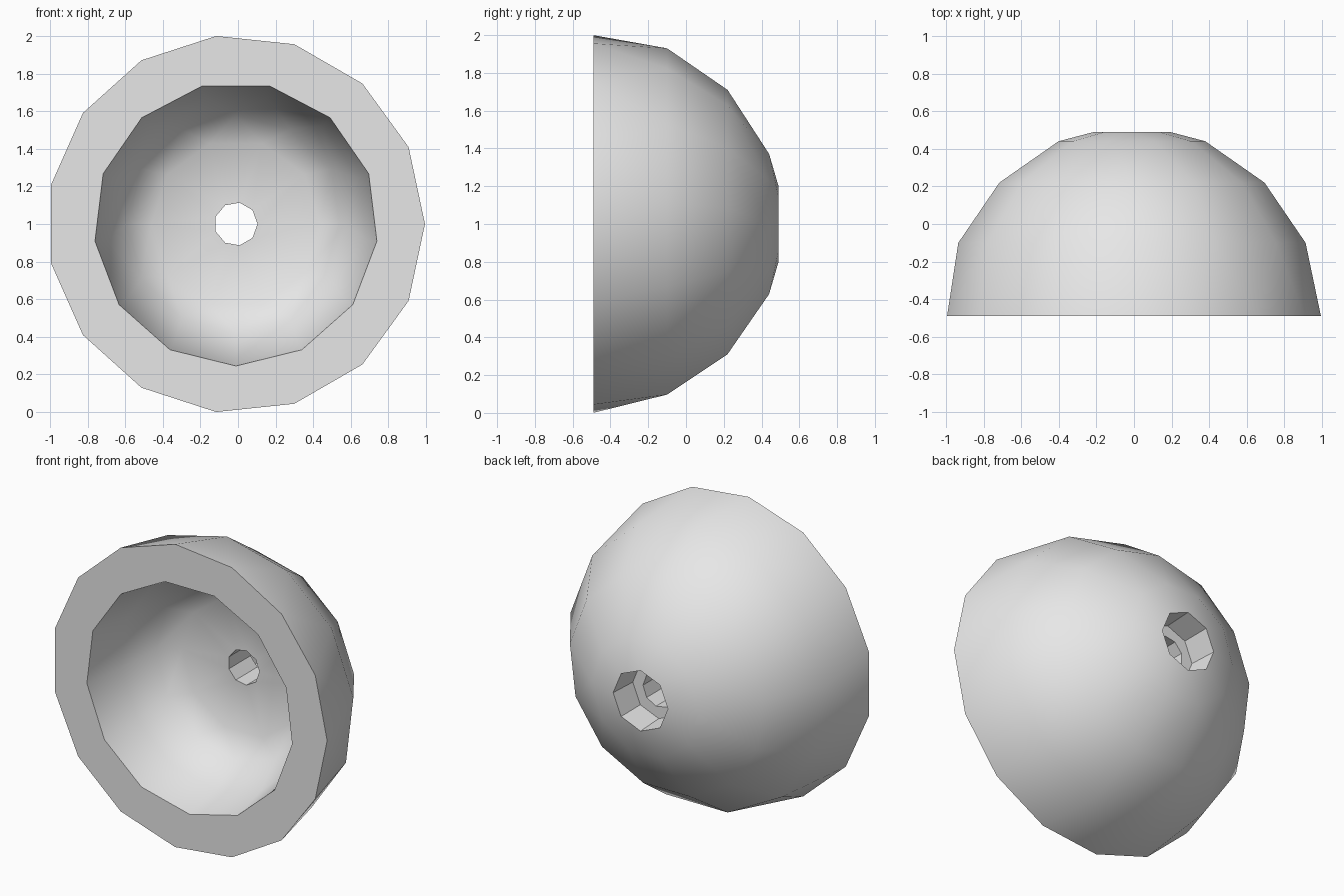
import bpy, bmesh
from math import cos, sin, radians, tau

cube = bpy.data.objects.get("Cube")
if cube:
    bpy.data.objects.remove(cube)

CENTRE_X, CENTRE_Z, FRONT, BACK = -0.011, 1.0, -0.49, 0.49

# Rings around the dome axis: (sides, radius, depth, first angle in degrees)
RINGS = [
    (15, 1.005, FRONT, 0),     # outer rim
    (13, 0.93, -0.10, 90),     # outer shell
    (13, 0.71, 0.22, 90),
    (10, 0.39, 0.44, 0),
    (8, 0.20, BACK, 0),        # rear counterbore
    (8, 0.19, 0.30, 0),
    (9, 0.115, 0.30, 0),       # through hole
    (9, 0.115, 0.075, 0),
    (10, 0.45, 0.075, 0),      # cavity floor
    (12, 0.58, -0.01, 0),      # cavity wall
    (13, 0.70, -0.21, -90),
    (13, 0.755, FRONT, -90),   # cavity opening
]


def add_ring(bm, sides, radius, y, start):
    """Return the ring as (angle, vertex) pairs, closed by its first vertex."""
    angles = sorted((radians(start) + tau * k / sides + 1e-6) % tau for k in range(sides))
    ring = [(a, bm.verts.new((CENTRE_X + radius * cos(a), y, CENTRE_Z + radius * sin(a))))
            for a in angles]
    return ring + [(ring[0][0] + tau, ring[0][1])]


def zip_rings(bm, a, b):
    """Join two rings of any side counts, matching them by angle."""
    i = j = 0
    while i < len(a) - 1 or j < len(b) - 1:
        next_a = a[i + 1][0] if i < len(a) - 1 else 99
        next_b = b[j + 1][0] if j < len(b) - 1 else 99
        if abs(next_a - next_b) < 1e-4:
            bm.faces.new((a[i][1], a[i + 1][1], b[j + 1][1], b[j][1]))
            i, j = i + 1, j + 1
        elif next_a < next_b:
            bm.faces.new((a[i][1], a[i + 1][1], b[j][1]))
            i += 1
        else:
            bm.faces.new((a[i][1], b[j + 1][1], b[j][1]))
            j += 1


# Hollow dome: one closed skin running outside, through the hole and back inside
bm = bmesh.new()
rings = [add_ring(bm, *r) for r in RINGS]
for k, ring in enumerate(rings):
    zip_rings(bm, ring, rings[(k + 1) % len(rings)])
bmesh.ops.recalc_face_normals(bm, faces=bm.faces[:])
mesh = bpy.data.meshes.new("hollow_dome")
bm.to_mesh(mesh)
bm.free()
dome = bpy.data.objects.new("hollow_dome", mesh)
bpy.context.collection.objects.link(dome)

# Plain grey finish
grey = bpy.data.materials.new("light_grey")
grey.use_nodes = True
colour = (0.8, 0.8, 0.8, 1)
grey.diffuse_color = colour
grey.node_tree.nodes["Principled BSDF"].inputs["Base Color"].default_value = colour
mesh.materials.append(grey)

# Smooth shell and cavity, crisp rims and bores
bpy.ops.object.select_all(action="DESELECT")
dome.select_set(True)
bpy.context.view_layer.objects.active = dome
bpy.ops.object.shade_smooth_by_angle(angle=radians(38))
